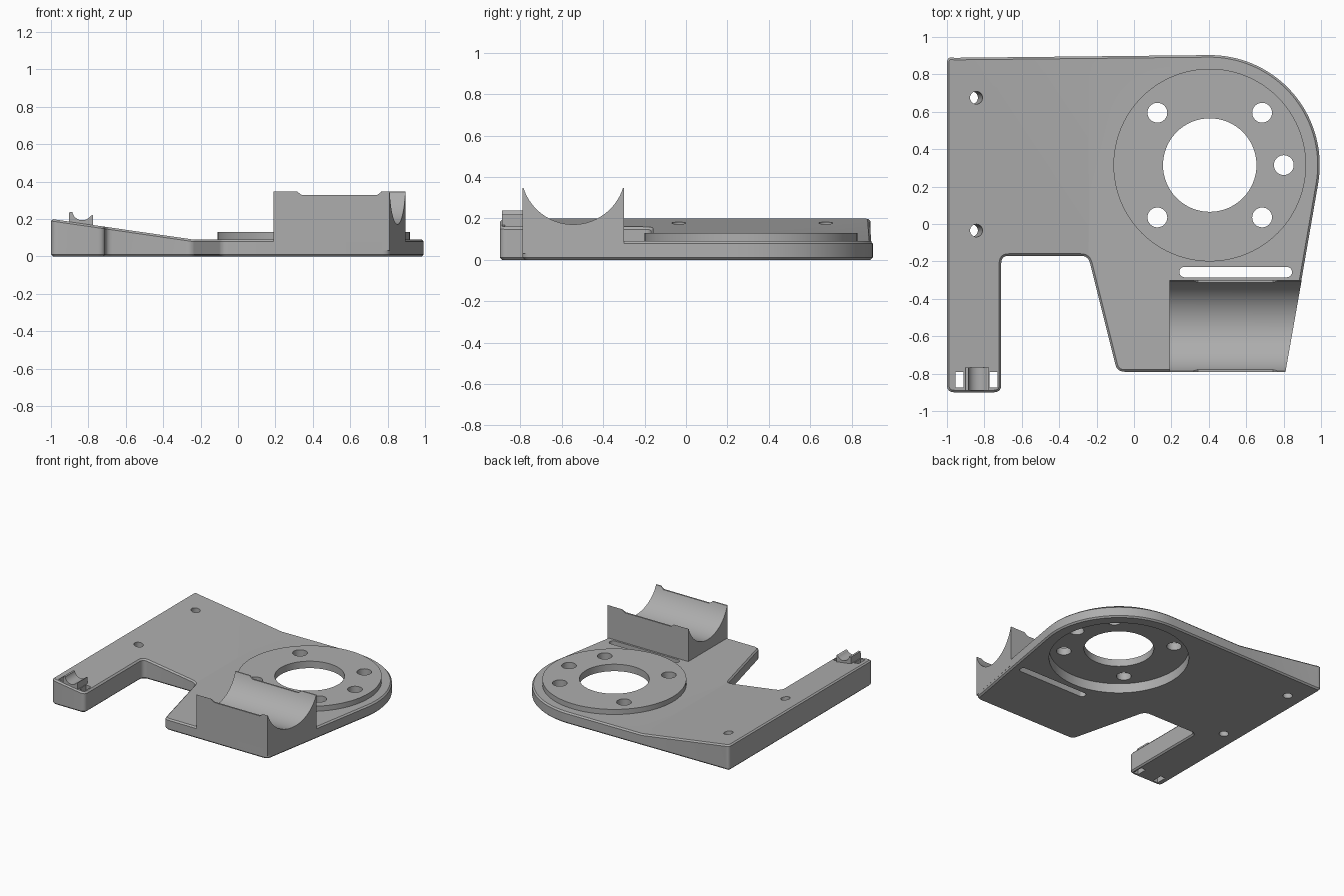
import bpy, bmesh
from math import sin, cos, pi, radians
from mathutils import Vector, Matrix

if "Cube" in bpy.data.objects:
    bpy.data.objects.remove(bpy.data.objects["Cube"])

grey = bpy.data.materials.new("plain grey")
grey.use_nodes = True
colour = (0.42, 0.42, 0.42, 1)
grey.diffuse_color = colour
grey.node_tree.nodes["Principled BSDF"].inputs["Base Color"].default_value = colour

RING = Vector((0.405, 0.315))
CREASE, THICK, SLOPE = -0.24, 0.09, 0.145

# Axis maps: profile (u, v) swept along w
along_z = lambda u, v, w: (u, v, w)
along_y = lambda u, v, w: (u, w, v)
along_x = lambda u, v, w: (w, u, v)


def arc(centre, r, a0, a1, n):
    return [(centre[0] + r * cos(radians(a0 + (a1 - a0) * i / n)),
             centre[1] + r * sin(radians(a0 + (a1 - a0) * i / n))) for i in range(n + 1)]


def circle(centre, r, n=32):
    return arc(centre, r, 0, 360, n)[:-1]


def rounded(corners, r, steps=6):
    pts = []
    for i, c in enumerate(corners):
        p = Vector(c)
        a = p + (Vector(corners[i - 1]) - p).normalized() * r
        b = p + (Vector(corners[(i + 1) % len(corners)]) - p).normalized() * r
        for k in range(steps + 1):
            t = k / steps
            pts.append(a * (1 - t) ** 2 + p * 2 * t * (1 - t) + b * t * t)
    return pts


def prism(bm, pts, place, lo, hi):
    low, high = ([bm.verts.new(place(p[0], p[1], w)) for p in pts] for w in (lo, hi))
    bm.faces.new(low)
    bm.faces.new(high)
    for i in range(len(pts)):
        bm.faces.new((low[i - 1], low[i], high[i], high[i - 1]))
    bmesh.ops.recalc_face_normals(bm, faces=bm.faces[:])
    return low + high


def make(name, bm):
    bmesh.ops.recalc_face_normals(bm, faces=bm.faces[:])
    mesh = bpy.data.meshes.new(name)
    bm.to_mesh(mesh)
    bm.free()
    mesh.materials.append(grey)
    obj = bpy.data.objects.new(name, mesh)
    bpy.context.collection.objects.link(obj)
    return obj


def finish(obj, cutter_bm=None):
    bpy.ops.object.select_all(action='DESELECT')
    bpy.context.view_layer.objects.active = obj
    obj.select_set(True)
    if cutter_bm:
        cutter = make(obj.name + "_cutter", cutter_bm)
        cutter.hide_render = True
        mod = obj.modifiers.new("holes", 'BOOLEAN')
        mod.operation, mod.solver, mod.object = 'DIFFERENCE', 'EXACT', cutter
        bpy.ops.object.modifier_apply(modifier=mod.name)
        bpy.data.objects.remove(cutter)
    bpy.ops.object.shade_smooth_by_angle(angle=radians(25))


# Base plate: rounded outline with a round end, chamfered rims
left_part = rounded([(-1, 0.9), (-1, -0.9), (-0.71, -0.9), (-0.71, -0.17),
                     (-0.245, -0.17), (-0.09, -0.79), (0.81, -0.79), (1, 0.3)], 0.04)
outline = left_part[:-7] + arc(RING, 0.588, -10, 90, 40)
bm = bmesh.new()
prism(bm, outline, along_z, 0, THICK)
rims = [e for e in bm.edges if abs(e.verts[0].co.z - e.verts[1].co.z) < 1e-5]
bmesh.ops.bevel(bm, geom=rims, offset=0.011, segments=1, affect='EDGES', clamp_overlap=False)
bmesh.ops.bisect_plane(bm, geom=bm.verts[:] + bm.edges[:] + bm.faces[:],
                       plane_co=(CREASE, 0, 0), plane_no=(1, 0, 0))
# Raise the top into a ramp toward -x
for v in bm.verts:
    if v.co.z > THICK / 2 and v.co.x < CREASE:
        v.co.z += SLOPE * (CREASE - v.co.x)
plate = make("base_plate", bm)

# Plate openings: ring seat, long slot, strap slots, tilted screw holes
cut = bmesh.new()
prism(cut, circle(RING, 0.5, 96), along_z, -0.1, 0.4)
slot = arc((0.27, -0.257), 0.028, 90, 270, 10) + arc((0.817, -0.257), 0.028, -90, 90, 10)
prism(cut, slot, along_z, -0.1, 0.4)
for x0, x1 in ((-0.955, -0.912), (-0.772, -0.73)):
    prism(cut, [(x0, -0.875), (x1, -0.875), (x1, -0.79), (x0, -0.79)], along_z, -0.1, 0.4)
for y in (0.675, -0.035):
    verts = prism(cut, circle((0, 0), 0.034, 24), along_z, -0.3, 0.3)
    bmesh.ops.transform(cut, verts=verts, matrix=Matrix.Translation((-0.843, y, 0.178))
                        @ Matrix.Rotation(SLOPE, 4, 'Y'))
finish(plate, cut)

# Mounting ring with five bolt holes
bm = bmesh.new()
prism(bm, circle(RING, 0.515, 96), along_z, 0.075, 0.13)
ring = make("mounting_ring", bm)
cut = bmesh.new()
prism(cut, circle(RING, 0.25, 64), along_z, 0, 0.3)
for a in (0, 45, 135, 225, 315):
    prism(cut, circle(RING + 0.396 * Vector((cos(radians(a)), sin(radians(a)))), 0.053),
          along_z, 0, 0.3)
finish(ring, cut)

# Half-round cradle, trimmed at the slanted side of the plate
bm = bmesh.new()
trough = arc((-0.545, 0.423), 0.252, 198, 342, 40)
prism(bm, [(-0.3, 0.03), (-0.3, 0.348)] + trough[::-1] + [(-0.79, 0.348), (-0.79, 0.03)],
      along_x, 0.19, 1.1)
cutoff = bmesh.ops.bisect_plane(bm, geom=bm.verts[:] + bm.edges[:] + bm.faces[:],
                                plane_co=(0.81, -0.79, 0),
                                plane_no=(cos(radians(10)), -sin(radians(10)), 0),
                                clear_outer=True)
bmesh.ops.contextual_create(bm, geom=[e for e in cutoff["geom_cut"]
                                      if isinstance(e, bmesh.types.BMEdge)])
cradle = make("cradle", bm)
# Shallow notch along the top of both cradle walls
cut = bmesh.new()
prism(cut, [(0.31, 0.36), (0.32, 0.343), (0.342, 0.327), (0.742, 0.327),
            (0.764, 0.343), (0.774, 0.36)], along_y, -1, 0)
finish(cradle, cut)

# Small saddle on the tip of the arm
bm = bmesh.new()
prism(bm, [(-0.907, 0.1), (-0.902, 0.238)] + arc((-0.832, 0.248), 0.055, 190, 325, 20)
      + [(-0.776, 0.22), (-0.776, 0.1)], along_y, -0.89, -0.768)
finish(make("arm_saddle", bm))
